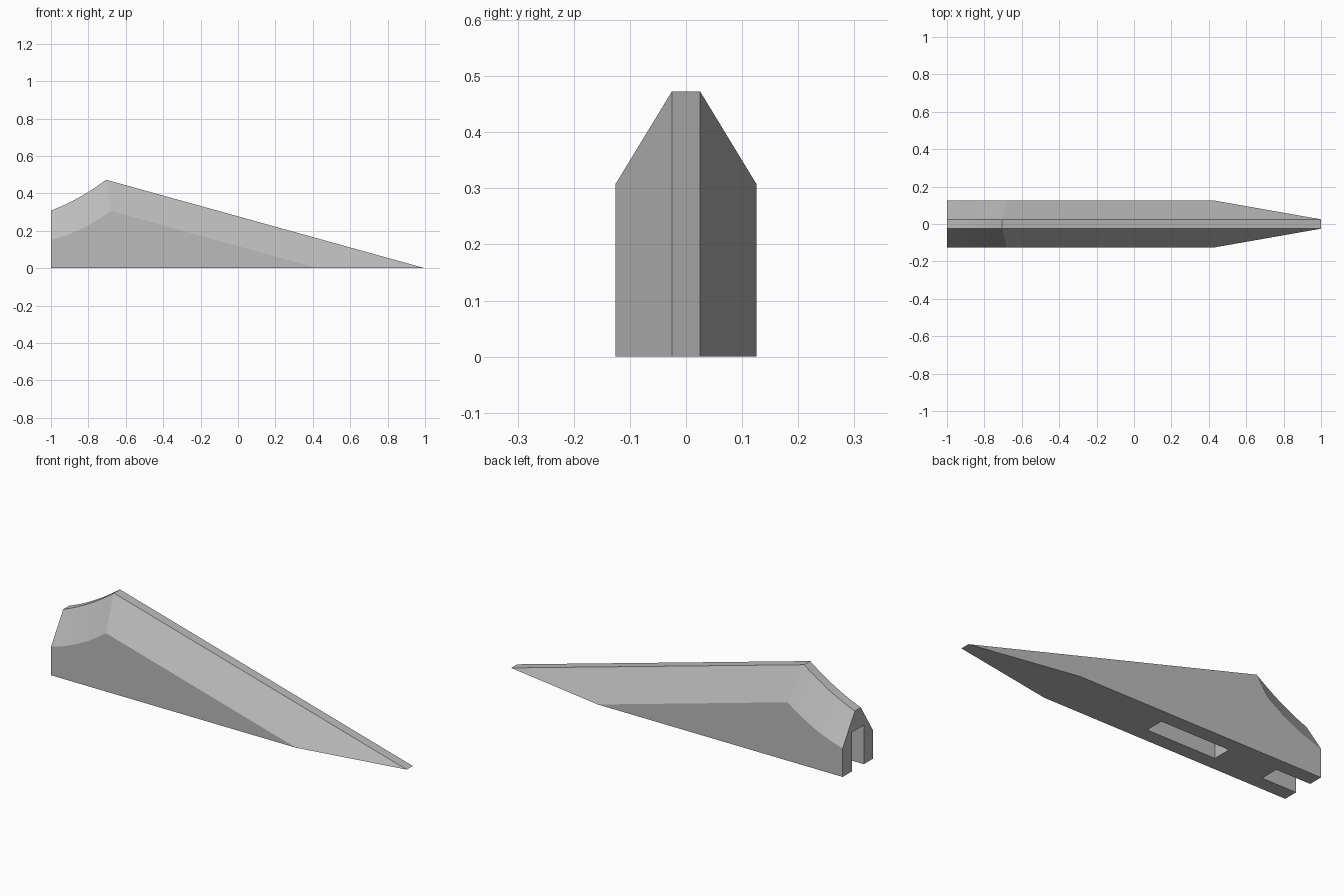
import bpy, bmesh, math
from mathutils import Vector

old = bpy.data.objects.get("Cube")
if old:
    bpy.data.objects.remove(old, do_unlink=True)

RIDGE, HALF = 0.025, 0.126      # half widths of the ridge and of the body
SLOT_HALF, SLOT_TOP = 0.05, 0.205

grey = bpy.data.materials.new("plain_grey")
grey.use_nodes = True
colour = (0.5, 0.5, 0.5, 1)
grey.diffuse_color = colour
grey.node_tree.nodes["Principled BSDF"].inputs["Base Color"].default_value = colour


def scoop(start, control, end, steps=10):
    """Quadratic curve in the xz plane."""
    a, b, c = Vector(start), Vector(control), Vector(end)
    ts = [i / steps for i in range(steps + 1)]
    return [a * (1 - t) ** 2 + b * 2 * t * (1 - t) + c * t * t for t in ts]


# Side profiles of the ridge and the shoulder below it
ridge = scoop((-1, 0.308), (-0.85, 0.365), (-0.705, 0.473)) + [Vector((1, 0))]
shoulder = scoop((-1, 0.15), (-0.83, 0.195), (-0.68, 0.307)) + [Vector((0.425, 0))]

# Blade body: ridge strip, chamfers, sides, base and rear
bm = bmesh.new()


def row(points, y):
    return [bm.verts.new((p.x, y, p.y)) for p in points]


ridges, shoulders, heels = [], [], []
for side in (-1, 1):
    r, s = row(ridge, side * RIDGE), row(shoulder, side * HALF)
    heel = bm.verts.new((-1, side * HALF, 0))
    for i in range(len(r) - 1):
        bm.faces.new((r[i], r[i + 1], s[i + 1], s[i]))
    bm.faces.new(s + [heel])
    ridges.append(r)
    shoulders.append(s)
    heels.append(heel)
(ra, rb), (sa, sb), (ha, hb) = ridges, shoulders, heels
for i in range(len(ra) - 1):
    bm.faces.new((ra[i], ra[i + 1], rb[i + 1], rb[i]))
bm.faces.new((ha, sa[-1], ra[-1], rb[-1], sb[-1], hb))
bm.faces.new((ha, sa[0], ra[0], rb[0], sb[0], hb))
bmesh.ops.recalc_face_normals(bm, faces=bm.faces)
mesh = bpy.data.meshes.new("blade_body")
bm.to_mesh(mesh)
bm.free()
body = bpy.data.objects.new("blade_body", mesh)
bpy.context.collection.objects.link(body)
mesh.materials.append(grey)


# Mounting slots cut up from the base
def cut_slot(name, x0, x1):
    bottom = -0.1
    bpy.ops.mesh.primitive_cube_add(size=1, location=((x0 + x1) / 2, 0, (SLOT_TOP + bottom) / 2))
    cutter = bpy.context.object
    cutter.name = name
    cutter.hide_render = True
    cutter.scale = (x1 - x0, SLOT_HALF * 2, SLOT_TOP - bottom)
    cutter.data.materials.append(grey)
    bpy.context.view_layer.update()
    mod = body.modifiers.new(name, 'BOOLEAN')
    mod.operation, mod.solver, mod.object = 'DIFFERENCE', 'EXACT', cutter
    bpy.context.view_layer.objects.active = body
    bpy.ops.object.modifier_apply(modifier=mod.name)
    bpy.data.objects.remove(cutter, do_unlink=True)


cut_slot("rear_slot_cutter", -1.1, -0.8)
cut_slot("middle_slot_cutter", -0.52, -0.12)

bpy.ops.object.select_all(action='DESELECT')
body.select_set(True)
bpy.context.view_layer.objects.active = body
bpy.ops.object.shade_smooth_by_angle(angle=math.radians(15))
